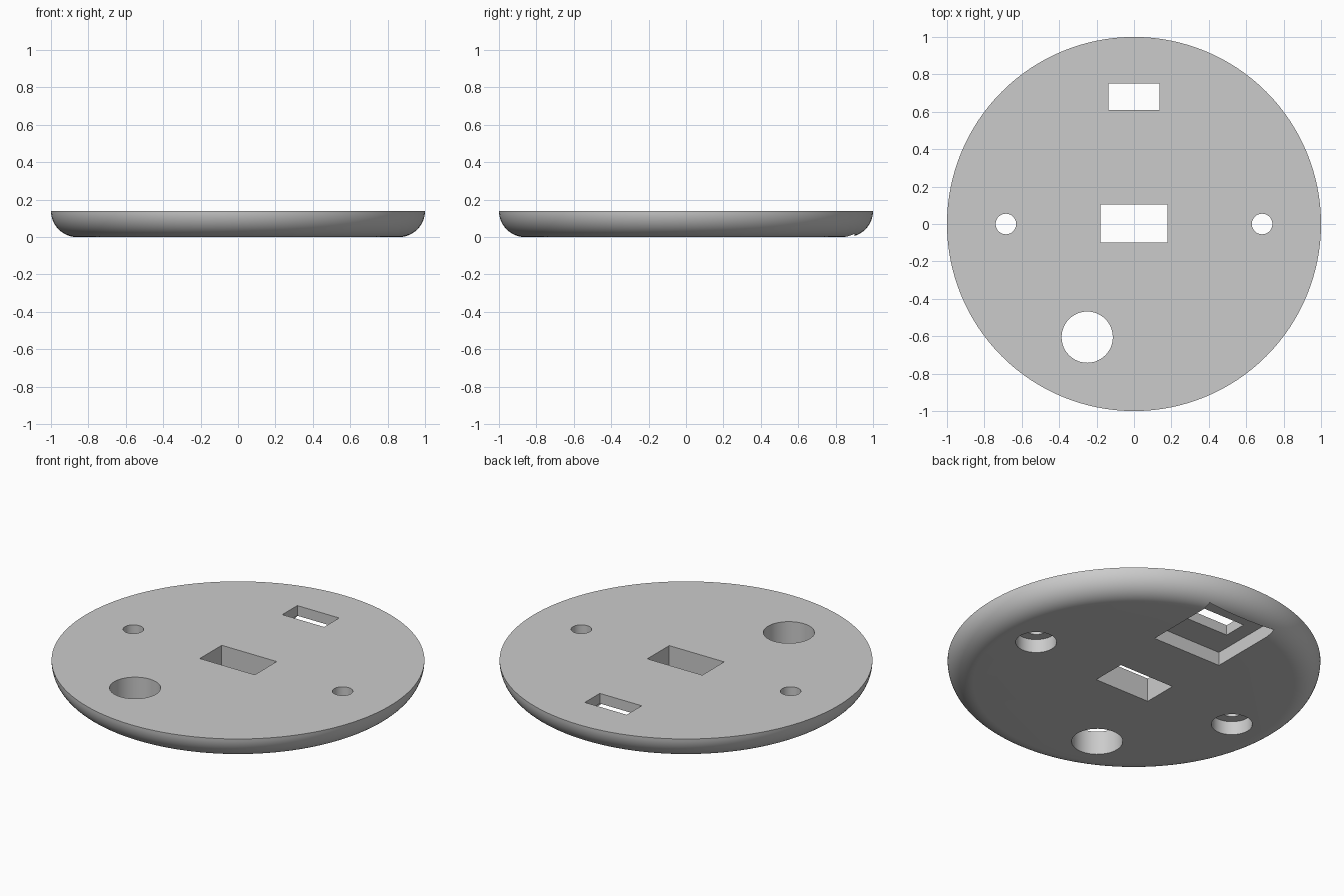
import bpy, bmesh, math
from mathutils import Vector, Matrix

cube = bpy.data.objects.get("Cube")
if cube:
    bpy.data.objects.remove(cube, do_unlink=True)

HEIGHT = 0.14
POCKET_TOP = 0.08

grey = bpy.data.materials.new("plain grey")
grey.use_nodes = True
color = (0.6, 0.6, 0.6, 1)
grey.diffuse_color = color
grey.node_tree.nodes["Principled BSDF"].inputs["Base Color"].default_value = color


def make_object(name, bm):
    bmesh.ops.recalc_face_normals(bm, faces=bm.faces)
    mesh = bpy.data.meshes.new(name)
    bm.to_mesh(mesh)
    bm.free()
    mesh.materials.append(grey)
    obj = bpy.data.objects.new(name, mesh)
    bpy.context.collection.objects.link(obj)
    return obj


def cut(base, name, bm):
    cutter = make_object(name, bm)
    cutter.hide_render = True
    mod = base.modifiers.new(name, 'BOOLEAN')
    mod.operation = 'DIFFERENCE'
    mod.solver = 'EXACT'
    mod.object = cutter
    bpy.context.view_layer.objects.active = base
    bpy.ops.object.modifier_apply(modifier=mod.name)
    bpy.data.objects.remove(cutter, do_unlink=True)


def cut_box(base, name, x, y0, y1, top):
    bm = bmesh.new()
    low = -0.1
    place = Matrix.Translation((0, (y0 + y1) / 2, (low + top) / 2))
    size = Matrix.Diagonal((2 * x, y1 - y0, top - low, 1))
    bmesh.ops.create_cube(bm, size=1, matrix=place @ size)
    cut(base, name, bm)


def cut_round(base, name, x, y, radius, top):
    bm = bmesh.new()
    low = -0.1
    bmesh.ops.create_cone(bm, cap_ends=True, segments=48, radius1=radius, radius2=radius,
                          depth=top - low, matrix=Matrix.Translation((x, y, (low + top) / 2)))
    cut(base, name, bm)


# Round base plate: flat top, quarter-round lower edge
bm = bmesh.new()
steps, segments = 14, 128
rings = []
for i in range(steps + 1):
    a = math.pi / 2 * i / steps
    r = 1 - HEIGHT + HEIGHT * math.cos(a)
    z = HEIGHT - HEIGHT * math.sin(a)
    rings.append([bm.verts.new((r * math.cos(t), r * math.sin(t), z))
                  for t in (math.tau * k / segments for k in range(segments))])
for upper, lower in zip(rings, rings[1:]):
    for k in range(segments):
        n = (k + 1) % segments
        bm.faces.new((upper[k], lower[k], lower[n], upper[n]))
bm.faces.new(rings[0])
bm.faces.new(rings[-1])
plate = make_object("base_plate", bm)

# Rectangular openings and the pocket under the rear slot
through = HEIGHT + 0.1
cut_box(plate, "center_opening", 0.18, -0.1, 0.105, through)
cut_box(plate, "rear_pocket", 0.225, 0.44, 0.9, POCKET_TOP)
cut_box(plate, "rear_slot", 0.137, 0.61, 0.75, through)

# Cable hole and counterbored screw holes
cut_round(plate, "cable_hole", -0.25, -0.605, 0.137, through)
for side in (-1, 1):
    cut_round(plate, "screw_counterbore", side * 0.685, 0, 0.11, POCKET_TOP)
    cut_round(plate, "screw_hole", side * 0.685, 0, 0.055, through)

bpy.ops.object.select_all(action='DESELECT')
plate.select_set(True)
bpy.context.view_layer.objects.active = plate
bpy.ops.object.shade_smooth_by_angle(angle=math.radians(30))
